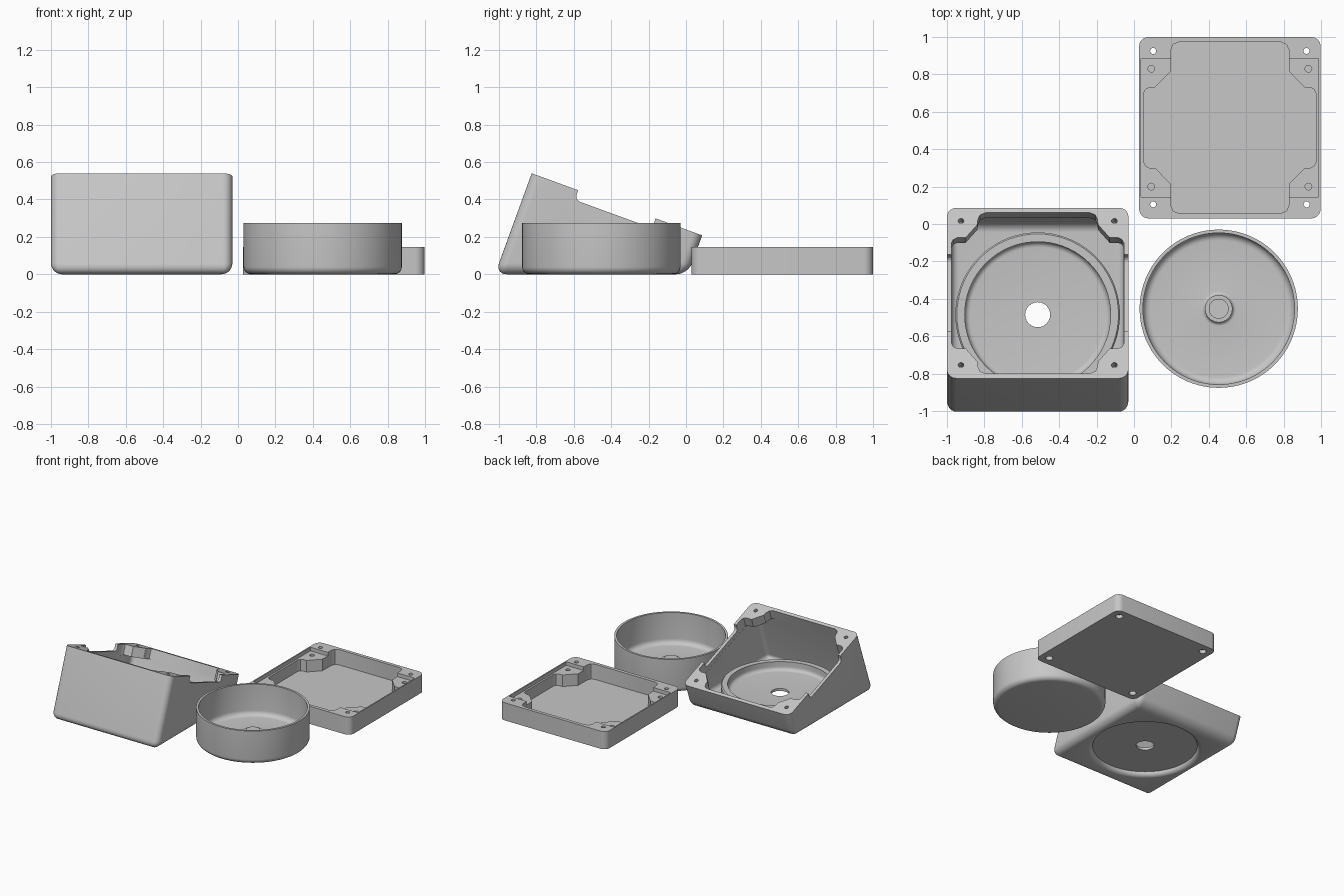
import bpy, bmesh, math
from mathutils import Matrix, Vector

if "Cube" in bpy.data.objects:
    bpy.data.objects.remove(bpy.data.objects["Cube"])

grey = bpy.data.materials.new("plain grey")
grey.diffuse_color = (0.57, 0.57, 0.57, 1)
grey.use_nodes = True
grey.node_tree.nodes["Principled BSDF"].inputs["Base Color"].default_value = grey.diffuse_color
TILT = math.radians(20)


# ---- helpers ----
def loft(name, rings):
    """Solid through rings of equal point count, capped at both ends."""
    bm = bmesh.new()
    rows = [[bm.verts.new(p) for p in ring] for ring in rings]
    n = len(rows[0])
    for a, b in zip(rows, rows[1:]):
        for i in range(n):
            bm.faces.new((a[i], a[(i + 1) % n], b[(i + 1) % n], b[i]))
    bm.faces.new(rows[0])
    bm.faces.new(rows[-1])
    bmesh.ops.recalc_face_normals(bm, faces=bm.faces)
    me = bpy.data.meshes.new(name)
    bm.to_mesh(me)
    bm.free()
    me.materials.append(grey)
    ob = bpy.data.objects.new(name, me)
    bpy.context.collection.objects.link(ob)
    return ob


def combine(ob, tool, op='DIFFERENCE'):
    mod = ob.modifiers.new("cut", 'BOOLEAN')
    mod.operation, mod.solver, mod.object = op, 'EXACT', tool
    bpy.context.view_layer.update()
    dg = bpy.context.evaluated_depsgraph_get()
    me = bpy.data.meshes.new_from_object(ob.evaluated_get(dg))
    ob.modifiers.clear()
    ob.data = me
    bpy.data.objects.remove(tool)


def smooth(ob):
    bpy.ops.object.select_all(action='DESELECT')
    ob.select_set(True)
    bpy.context.view_layer.objects.active = ob
    bpy.ops.object.shade_smooth_by_angle(angle=math.radians(30))


def arc(cx, cy, r, a0, a1, n=6):
    return [(cx + r * math.cos(math.radians(a0 + (a1 - a0) * i / n)),
             cy + r * math.sin(math.radians(a0 + (a1 - a0) * i / n))) for i in range(n + 1)]


def round_rect(hx, hy, r):
    pts = []
    for sx, sy, a in ((1, 1, 0), (-1, 1, 90), (-1, -1, 180), (1, -1, 270)):
        pts += arc(sx * (hx - r), sy * (hy - r), r, a, a + 90)
    return pts


def prism(name, pts, z0, z1, m):
    return loft(name, [[m @ Vector((x, y, z)) for x, y in pts] for z in (z0, z1)])


def revolve(name, profile, cx, cy, n=72):
    return loft(name, [[(cx + x, cy + y, z) for x, y in arc(0, 0, r, 0, 360 - 360 / n, n - 1)]
                       for r, z in profile])


def hole(ob, x, y, r, z0, z1, m):
    combine(ob, prism("hole", arc(x, y, r, 0, 345, 23), z0, z1, m))


def cross_profile(side, strip, chamfer):
    """Cavity outline that leaves a chamfered screw block in each corner."""
    (x1, y1), (x2, y2) = chamfer
    q = [(side, y1 - .03), (side - .01, y1 - .01), (side - .03, y1), (x1, y1), (x2, y2),
         (strip, .457 - .04), (strip - .012, .457 - .012), (strip - .04, .457)]
    left = [(-x, y) for x, y in reversed(q)]
    return q + left + [(-x, -y) for x, y in q + left]


CORNERS = [(sx, sy) for sx in (-1, 1) for sy in (-1, 1)]

# ---- wedge case: tilted square prism sliced by the ground ----
CX, CY = -0.515, -0.485
case_m = (Matrix.Translation((CX, -0.825 + .485 * math.cos(TILT), .54 - .485 * math.sin(TILT)))
          @ Matrix.Rotation(-TILT, 4, 'X'))
axis = Vector((0, math.sin(TILT), math.cos(TILT)))


def slice_ring(half, r, inset, z):
    ring = []
    for u, v in round_rect(half - inset, half - inset, max(r - inset, .008)):
        p = case_m @ Vector((u, v, 0))
        ring.append(p + axis * ((z - p.z) / axis.z))
    return ring


def wedge(name, half, r, fillet, z0, top):
    rings = [slice_ring(half, r, fillet * (1 - math.sin(t)), z0 + fillet * (1 - math.cos(t)))
             for t in [math.pi / 2 * i / 7 for i in range(8)]]
    rings.append([case_m @ Vector((u, v, top)) for u, v in round_rect(half, half, r)])
    return loft(name, rings)


case = wedge("wedge_case", .485, .05, .06, 0, 0)
combine(case, wedge("case_cavity", .46, .035, .035, .03, -.08))
combine(case, prism("case_mouth", cross_profile(.461, .32, ((.385, .315), (.322, .39))),
                    -.09, .1, case_m))

# side notches in the sloping rim
notch = loft("notch", [[case_m @ Vector((u, v, w + .0225)) for v, w in round_rect(.22, .0775, .03)]
                       for u in (-.6, .6)])
combine(case, notch)

# round seat inside the case, with a shallow recess underneath and a centre hole
seat = revolve("seat", [(.44, .012), (.44, .115), (.432, .125), (.39, .125)]
               + arc(.36, .085, .03, 0, -90), CX, CY)
combine(case, seat, 'UNION')
recess = revolve("recess", [(.45, -.02), (.43, -.001)]
                 + [(.43 - .035 * math.sin(t), .035 * (1 - math.cos(t)))
                    for t in [math.pi / 2 * i / 6 for i in range(1, 7)]], CX, CY)
combine(case, recess)
hole(case, CX, CY, .067, -.1, .1, Matrix.Identity(4))
for sx, sy in CORNERS:
    hole(case, .41 * sx, .41 * sy, .015, -.06, .05, case_m)
smooth(case)

# ---- round cup with centre pin ----
cup = revolve("round_cup", arc(.383, .04, .04, -90, 0) + [(.423, .275), (.405, .275)]
              + arc(.365, .06, .04, 0, -90) + arc(.093, .04, .02, -90, -180)
              + [(.073, .08), (.053, .08), (.053, .09)], .453, -.453, 96)
smooth(cup)

# ---- square base tray ----
tray_m = Matrix.Translation((.5125, .515, 0))
tray = prism("base_tray", round_rect(.485, .485, .05), 0, .145, tray_m)
combine(tray, prism("tray_cavity", cross_profile(.46, .315, ((.40, .215), (.317, .30))),
                    .02, .3, tray_m))
# lowered ledges on the corner blocks
combine(tray, prism("ledge", [(-.475, -.37), (.475, -.37), (.475, .37), (-.475, .37)],
                    .115, .3, tray_m))
for sx, sy in CORNERS:
    hole(tray, .41 * sx, .41 * sy, .016, -.1, .3, tray_m)      # screw hole
    hole(tray, .41 * sx, .41 * sy, .028, -.1, .03, tray_m)     # screw head recess
    hole(tray, .42 * sx, .315 * sy, .018, .085, .3, tray_m)    # ledge socket
smooth(tray)
